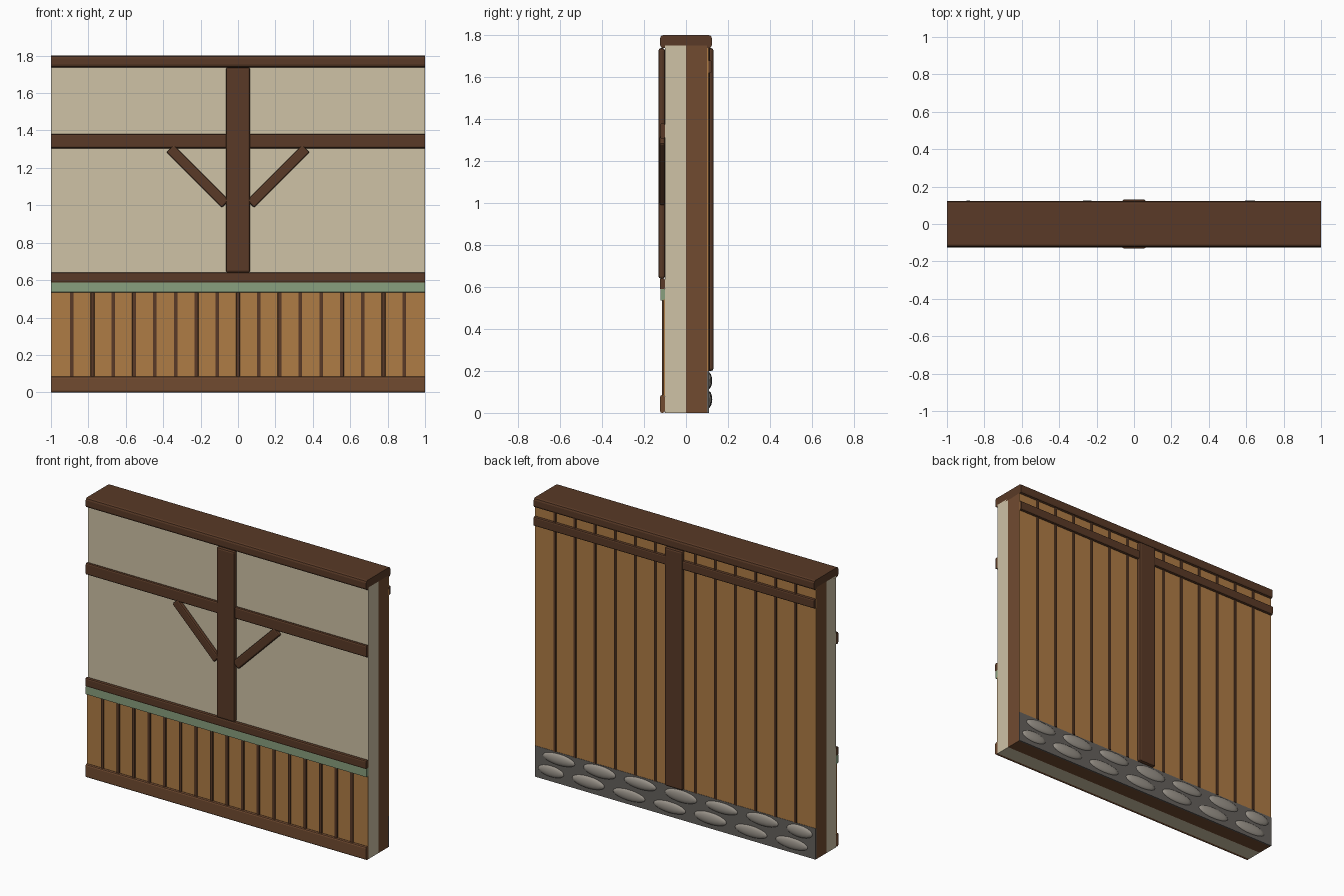
import bpy, bmesh, math, random
from mathutils import Matrix, Vector

if "Cube" in bpy.data.objects:
    bpy.data.objects.remove(bpy.data.objects["Cube"])

random.seed(4)


def mat(name, r, g, b):
    m = bpy.data.materials.new(name)
    m.diffuse_color = (r, g, b, 1)
    m.use_nodes = True
    m.node_tree.nodes["Principled BSDF"].inputs["Base Color"].default_value = m.diffuse_color
    return m


DARK = mat("dark_timber", 0.10, 0.042, 0.020)
BROWN = mat("brown_timber", 0.165, 0.070, 0.030)
PLANK = mat("plank_wood", 0.43, 0.20, 0.06)
PLASTER = mat("plaster", 0.62, 0.54, 0.38)
GREEN = mat("green_paint", 0.25, 0.35, 0.21)
MORTAR = mat("mortar", 0.13, 0.12, 0.11)
STONE = mat("stone", 0.33, 0.30, 0.26)


def add_box(bm, x, y, z, bevel=0.0, along=None, turn=0.0):
    """Box from (min, max) ranges; bevels all edges, or only those along one axis."""
    lo, hi = Vector((x[0], y[0], z[0])), Vector((x[1], y[1], z[1]))
    part = bmesh.new()
    bmesh.ops.create_cube(part, size=1)
    bmesh.ops.scale(part, vec=hi - lo, verts=part.verts)
    if bevel:
        edges = [e for e in part.edges if along is None
                 or abs((e.verts[0].co - e.verts[1].co)[along]) > 1e-6]
        bmesh.ops.bevel(part, geom=edges, offset=bevel, segments=2,
                        profile=0.5, affect='EDGES')
    bmesh.ops.transform(part, verts=part.verts, matrix=Matrix.Translation((lo + hi) / 2)
                        @ Matrix.Rotation(turn, 4, 'Y'))
    tmp = bpy.data.meshes.new("tmp")
    part.to_mesh(tmp)
    part.free()
    bm.from_mesh(tmp)
    bpy.data.meshes.remove(tmp)


def finish(bm, name, material, smooth=False):
    me = bpy.data.meshes.new(name)
    bm.to_mesh(me)
    bm.free()
    me.materials.append(material)
    if smooth:
        me.shade_smooth()
    ob = bpy.data.objects.new(name, me)
    bpy.context.collection.objects.link(ob)
    return ob


def box(name, material, x, y, z, bevel=0.0, along=None, turn=0.0):
    bm = bmesh.new()
    add_box(bm, x, y, z, bevel, along, turn)
    return finish(bm, name, material)


def battens(name, count, width, y, z):
    bm = bmesh.new()
    for i in range(1, count):
        cx = -1 + 2 * i / count
        add_box(bm, (cx - width / 2, cx + width / 2), y, z, 0.003, 2)
    return finish(bm, name, DARK)


FULL = (-1, 1)

# Wall core: plaster half in front, timber half behind
box("plaster_core", PLASTER, FULL, (-0.10, 0), (0, 1.75))
box("timber_core", BROWN, FULL, (0, 0.10), (0, 1.75))
box("top_cap", DARK, FULL, (-0.123, 0.123), (1.738, 1.80), 0.014, 0)

# Front wainscot, trims and rails
box("wainscot_panel", PLANK, FULL, (-0.107, -0.10), (0.08, 0.54))
battens("wainscot_battens", 18, 0.02, (-0.115, -0.10), (0.08, 0.54))
box("skirting_beam", BROWN, FULL, (-0.124, -0.10), (0, 0.085), 0.01, 0)
box("green_trim", GREEN, FULL, (-0.122, -0.10), (0.535, 0.59), 0.003, 0)
box("sill_rail", DARK, FULL, (-0.125, -0.10), (0.585, 0.642), 0.01, 0)
box("middle_rail", DARK, FULL, (-0.122, -0.10), (1.305, 1.382), 0.01, 0)

# Front post with a pair of diagonal braces
box("front_post", DARK, (-0.065, 0.065), (-0.131, -0.10), (0.64, 1.738), 0.011)
for side, label in ((-1, "left"), (1, "right")):
    cx, cz, half = side * 0.215, 1.155, 0.21
    box(label + "_brace", DARK, (cx - half, cx + half), (-0.126, -0.10),
        (cz - 0.028, cz + 0.028), 0.009, None, -side * math.radians(45))

# Back boarding, rail and post
box("back_boards", PLANK, FULL, (0.10, 0.107), (0.20, 1.74))
battens("back_battens", 14, 0.016, (0.10, 0.114), (0.20, 1.74))
box("back_rail", DARK, FULL, (0.10, 0.124), (1.62, 1.68), 0.009, 0)
box("back_post", DARK, (-0.063, 0.063), (0.10, 0.131), (0.20, 1.738), 0.011)

# Stone footing on the back: two staggered rows of flattened stones
box("stone_footing", MORTAR, FULL, (0.10, 0.109), (0, 0.20))
bm = bmesh.new()
for start, z in ((-0.83, 0.062), (-0.91, 0.152)):
    for i in range(7):
        cx = start + 0.29 * i
        lo, hi = max(cx - 0.118, -0.98), min(cx + 0.118, 0.98)
        m = (Matrix.Translation(((lo + hi) / 2, 0.107, z + random.uniform(-0.004, 0.004)))
             @ Matrix.Diagonal(((hi - lo) / 2, random.uniform(0.014, 0.019),
                                random.uniform(0.034, 0.04), 1)))
        bmesh.ops.create_uvsphere(bm, u_segments=16, v_segments=10, radius=1, matrix=m)
finish(bm, "footing_stones", STONE, True)
